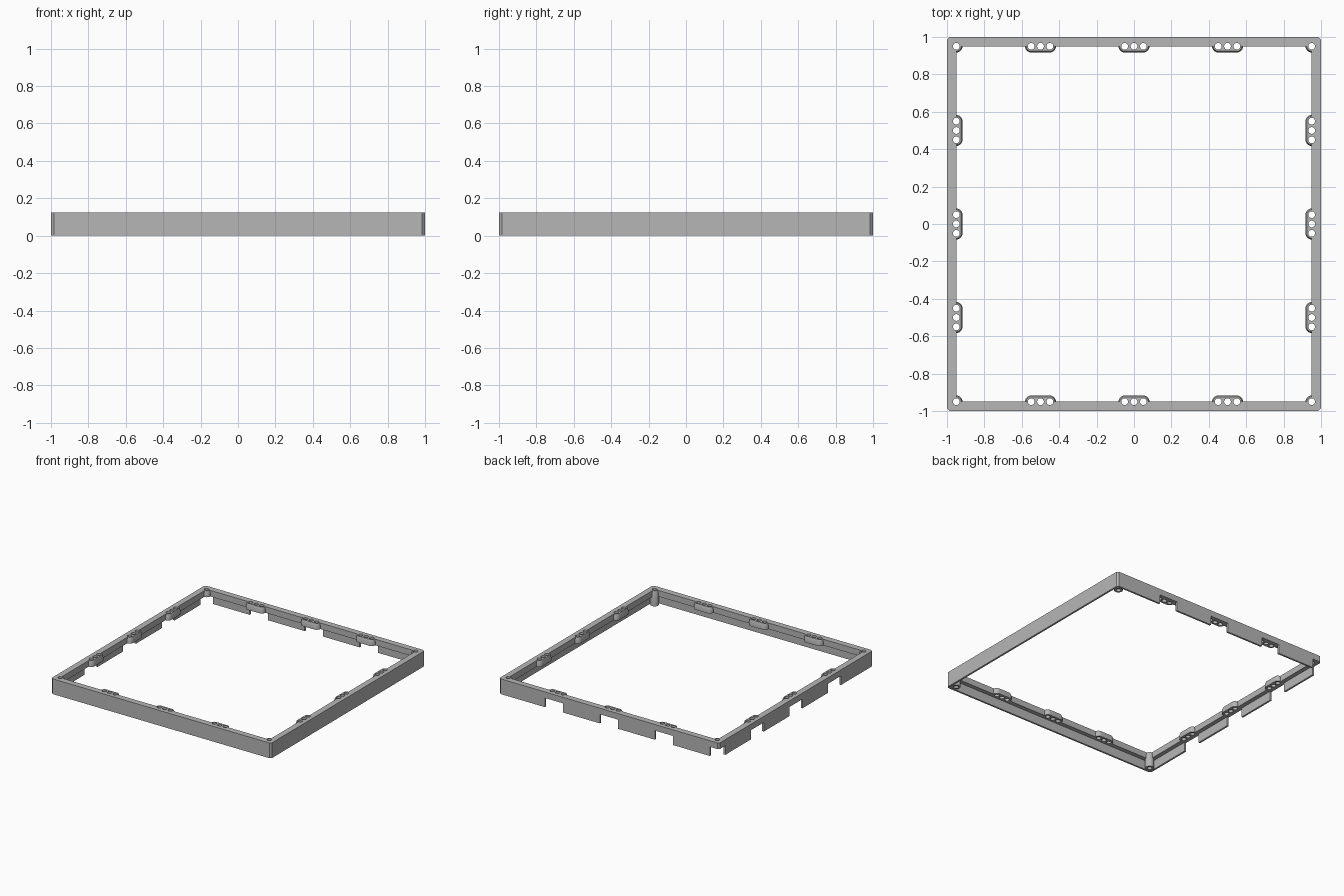
import bpy, bmesh, math
from mathutils import Matrix, Vector

cube = bpy.data.objects.get("Cube")
if cube:
    bpy.data.objects.remove(cube)

HEIGHT = 0.125       # overall height
SHELF = 0.075        # underside of the top rail
RAIL = 0.95          # inner edge of the rail, also the hole line
WALL = 0.985         # inner face of the skirt
BOSS, HOLE = 0.033, 0.018
STOPS = (-0.5, 0, 0.5)

grey = bpy.data.materials.new("matte grey")
grey.use_nodes = True
grey.diffuse_color = (0.47, 0.47, 0.47, 1)
grey.node_tree.nodes["Principled BSDF"].inputs["Base Color"].default_value = grey.diffuse_color


def make(name, bm):
    bmesh.ops.recalc_face_normals(bm, faces=bm.faces)
    mesh = bpy.data.meshes.new(name)
    bm.to_mesh(mesh)
    bm.free()
    mesh.materials.append(grey)
    ob = bpy.data.objects.new(name, mesh)
    bpy.context.collection.objects.link(ob)
    return ob


def loft(bm, rings):
    """Solid through stacked outlines of (points, z)."""
    loops = [[bm.verts.new((x, y, z)) for x, y in pts] for pts, z in rings]
    n = len(loops[0])
    for a, b in zip(loops, loops[1:]):
        for i in range(n):
            bm.faces.new((a[i], a[(i + 1) % n], b[(i + 1) % n], b[i]))
    bm.faces.new(loops[0][::-1])
    bm.faces.new(loops[-1])


def square(h, c=0.0):
    if not c:
        return [(-h, -h), (h, -h), (h, h), (-h, h)]
    k = h - c
    return [(-k, -h), (k, -h), (h, -k), (h, k), (k, h), (-k, h), (-h, k), (-h, -k)]


def rect(x0, x1, y0, y1):
    return [(x0, y0), (x1, y0), (x1, y1), (x0, y1)]


def slot(cx, cy, r, half, turn):
    """Rounded bar outline; a circle when half is zero."""
    pts = []
    for i in range(33 if half else 32):
        a = math.tau * i / 32 - math.pi / 2
        shift = half if i <= 16 else -half
        pts.append(Vector((shift + r * math.cos(a), r * math.sin(a))))
    if half:
        pts.append(Vector((-half, -r)))
        pts.pop(32)
        pts.insert(17, Vector((-half, r)))
    rot = Matrix.Rotation(turn, 2)
    return [tuple(rot @ p + Vector((cx, cy))) for p in pts]


def boolean(target, tool, op):
    mod = target.modifiers.new(op, "BOOLEAN")
    mod.operation, mod.object, mod.solver = op, tool, "EXACT"
    mod.use_self = True
    bpy.context.view_layer.update()
    deps = bpy.context.evaluated_depsgraph_get()
    result = bpy.data.meshes.new_from_object(target.evaluated_get(deps))
    target.modifiers.clear()
    target.data = result
    bpy.data.objects.remove(tool)


# Outer body with bevelled upright corners
bm = bmesh.new()
loft(bm, [(square(1, 0.015), 0), (square(1, 0.015), HEIGHT)])
frame = make("edge_frame", bm)

# Stepped opening leaves the top rail and thin skirt
bm = bmesh.new()
loft(bm, [(square(WALL), -0.1), (square(WALL), SHELF),
          (square(RAIL), SHELF), (square(RAIL), 0.3)])
boolean(frame, make("opening_cutter", bm), "DIFFERENCE")

# Skirt notches on the back and on the -x side, plus their shared corner
bm = bmesh.new()
w = 0.05 + BOSS
for s in STOPS:
    for pts in (rect(s - w, s + w, 0.97, 1.1), rect(-1.1, -0.97, s - w, s + w)):
        loft(bm, [(pts, -0.1), (pts, SHELF)])
e = RAIL - BOSS
corner = [(-1.1, e), (-0.97, e), (-0.97, 0.97), (-e, 0.97), (-e, 1.1), (-1.1, 1.1)]
loft(bm, [(corner, -0.1), (corner, SHELF)])
boolean(frame, make("notch_cutter", bm), "DIFFERENCE")

# Screw tabs and corner bosses, narrowed at the top, with their holes
tabs, holes = bmesh.new(), bmesh.new()


def add_boss(x, y, half, turn, bottom):
    wide = slot(x, y, BOSS, half, turn)
    loft(tabs, [(wide, bottom), (wide, HEIGHT - 0.02),
                (slot(x, y, BOSS - 0.007, half, turn), HEIGHT)])


def add_hole(x, y):
    pts = slot(x, y, HOLE, 0, 0)
    loft(holes, [(pts, -0.1), (pts, 0.3)])


for side in (-RAIL, RAIL):
    for s in STOPS:
        add_boss(s, side, 0.05, 0, SHELF)
        add_boss(side, s, 0.05, math.pi / 2, SHELF)
        for d in (-0.05, 0, 0.05):
            add_hole(s + d, side)
            add_hole(side, s + d)
    for other in (-RAIL, RAIL):
        short = side < 0 < other
        add_boss(side, other, 0, 0, SHELF if short else 0)
        add_hole(side, other)

boolean(frame, make("screw_tabs", tabs), "UNION")
boolean(frame, make("hole_cutter", holes), "DIFFERENCE")

# Smooth the round parts, keep the edges crisp
bpy.ops.object.select_all(action="DESELECT")
frame.select_set(True)
bpy.context.view_layer.objects.active = frame
bpy.ops.object.shade_smooth_by_angle(angle=math.radians(20))
